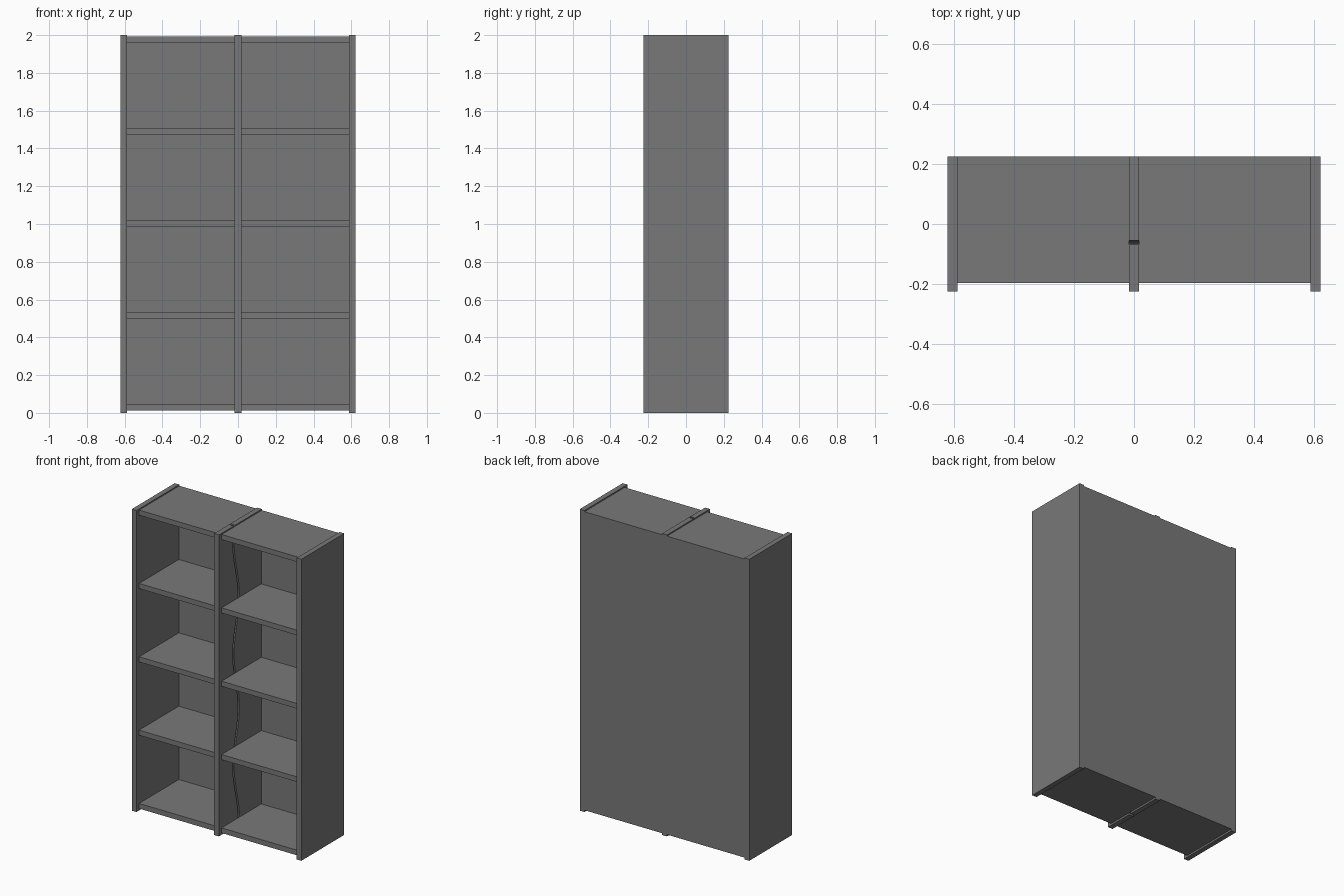
import bpy, bmesh, math

if "Cube" in bpy.data.objects:
    bpy.data.objects.remove(bpy.data.objects["Cube"])

grey = bpy.data.materials.new("mid_grey")
grey.diffuse_color = (0.19, 0.19, 0.19, 1)
grey.use_nodes = True
grey.node_tree.nodes["Principled BSDF"].inputs["Base Color"].default_value = grey.diffuse_color


def add_object(name, bm):
    bmesh.ops.recalc_face_normals(bm, faces=bm.faces)
    mesh = bpy.data.meshes.new(name)
    bm.to_mesh(mesh)
    bm.free()
    mesh.materials.append(grey)
    obj = bpy.data.objects.new(name, mesh)
    bpy.context.collection.objects.link(obj)
    return obj


def box(name, x, y, z):
    bm = bmesh.new()
    bmesh.ops.create_cube(bm, size=1)
    for v in bm.verts:
        for i, (a, b) in enumerate((x, y, z)):
            v.co[i] = a if v.co[i] < 0 else b
    return add_object(name, bm)


def wavy_panel(name, half_x, straight_y, edge):
    """Upright panel with one straight edge and one edge following edge(z)."""
    bm = bmesh.new()
    steps, rows = 64, []
    for i in range(steps + 1):
        z = 2.0 * i / steps
        rows.append([bm.verts.new(p) for p in (
            (-half_x, straight_y, z), (half_x, straight_y, z),
            (half_x, edge(z), z), (-half_x, edge(z), z))])
    for a, b in zip(rows, rows[1:]):
        for k in range(4):
            n = (k + 1) % 4
            bm.faces.new((a[k], a[n], b[n], b[k]))
    bm.faces.new(rows[0])
    bm.faces.new(rows[-1])
    return add_object(name, bm)


OUT, INNER, MID = 0.622, 0.588, 0.0175
FRONT, BACK = -0.225, 0.225


def wave(z):
    return -0.045 + 0.028 * math.cos(2 * math.pi * (z - 1.52) / 0.74)


# Outer uprights
box("left_upright", (-OUT, -INNER), (FRONT, BACK), (0, 2))
box("right_upright", (INNER, OUT), (FRONT, BACK), (0, 2))

# Middle divider, split by a narrow wavy slot
gap = 0.007
wavy_panel("divider_front", MID, FRONT, lambda z: wave(z) - gap)
wavy_panel("divider_back", MID, BACK, lambda z: wave(z) + gap)

# Shelves and back panel in each bay
for side, (x0, x1) in (("left", (-INNER, -MID)), ("right", (MID, INNER))):
    for i in range(5):
        zc = 0.029 + i * 0.4865
        box(f"{side}_shelf_{i + 1}", (x0, x1), (-0.197, 0.219), (zc - 0.017, zc + 0.017))
    box(f"{side}_back_panel", (x0, x1), (0.219, BACK), (0.012, 1.992))
